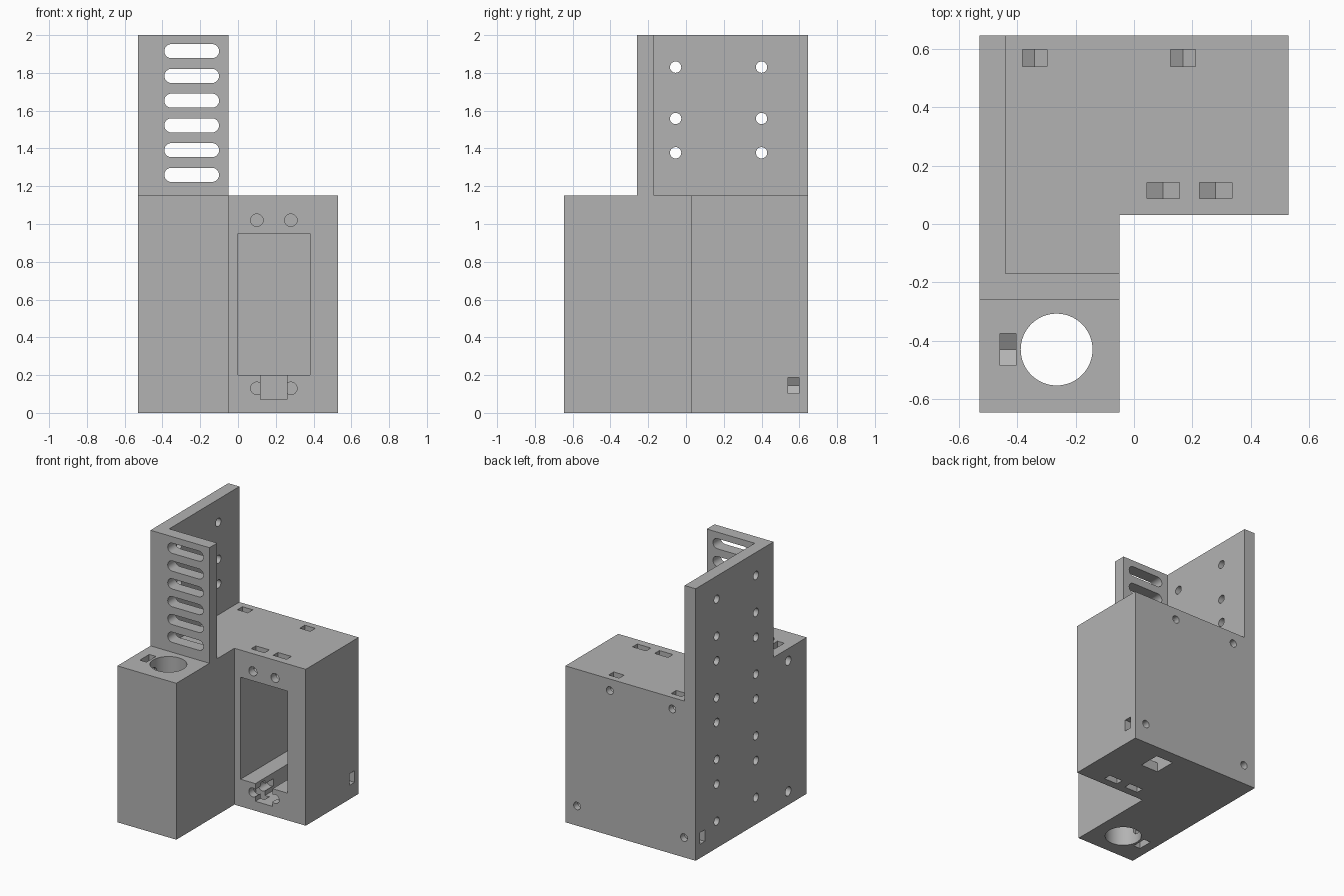
import bpy
import bmesh
import math
from mathutils import Vector

X, Y, Z = Vector((1, 0, 0)), Vector((0, 1, 0)), Vector((0, 0, 1))

old = bpy.data.objects.get("Cube")
if old:
    bpy.data.objects.remove(old, do_unlink=True)

grey = bpy.data.materials.new("plain grey")
grey.use_nodes = True
grey.diffuse_color = (0.45, 0.45, 0.45, 1)
grey.node_tree.nodes["Principled BSDF"].inputs["Base Color"].default_value = (0.45, 0.45, 0.45, 1)


def prism(name, points, offset):
    """Extrude a planar outline along an offset vector."""
    bm = bmesh.new()
    face = bm.faces.new([bm.verts.new(p) for p in points])
    ext = bmesh.ops.extrude_face_region(bm, geom=[face])
    bmesh.ops.translate(bm, vec=offset, verts=[v for v in ext["geom"] if isinstance(v, bmesh.types.BMVert)])
    bmesh.ops.recalc_face_normals(bm, faces=bm.faces)
    mesh = bpy.data.meshes.new(name)
    bm.to_mesh(mesh)
    bm.free()
    mesh.materials.append(grey)
    obj = bpy.data.objects.new(name, mesh)
    bpy.context.collection.objects.link(obj)
    return obj


def outline(name, points, z0, z1):
    return prism(name, [Vector((x, y, z0)) for x, y in points], Z * (z1 - z0))


def box(name, x0, x1, y0, y1, z0, z1):
    return outline(name, [(x0, y0), (x1, y0), (x1, y1), (x0, y1)], z0, z1)


def bore(name, start, axis, length, radius, segments=32):
    """Round cutter that starts slightly outside the surface."""
    u = axis.orthogonal().normalized()
    v = axis.cross(u)
    base = Vector(start) - axis * 0.02
    ring = [base + radius * (u * math.cos(a) + v * math.sin(a))
            for a in (2 * math.pi * i / segments for i in range(segments))]
    return prism(name, ring, axis * (length + 0.02))


def nut_slot(centre, screw_axis, opening, width, thickness, reach):
    """Pointed pocket for a hexagonal nut, open towards one side."""
    side = opening.cross(screw_axis) * width / 2
    c = Vector(centre) - screw_axis * thickness / 2
    tip = width / math.sqrt(3)
    pts = [c - opening * tip, c + side - opening * tip / 2, c + side + opening * reach,
           c - side + opening * reach, c - side - opening * tip / 2]
    return prism("nut_slot", pts, screw_axis * thickness)


# Main block with the front column, and the angle bracket above it
holder = outline("holder_block", [(-0.53, -0.645), (-0.05, -0.645), (-0.05, 0.03), (0.53, 0.03),
                                  (0.53, 0.645), (-0.53, 0.645)], 0, 1.15)
bracket = outline("angle_bracket", [(-0.53, -0.26), (-0.05, -0.26), (-0.05, -0.17), (-0.44, -0.17),
                                    (-0.44, 0.645), (-0.53, 0.645)], 1.15, 2)
cutters = []

# Vertical rod hole, motor pocket and cable channel leaving through the base
cutters.append(bore("rod_hole", (-0.265, -0.43, 0), Z, 1.2, 0.123, 64))
cutters.append(box("motor_pocket", 0, 0.38, 0, 0.58, 0.2, 0.95))
cutters.append(box("cable_channel", 0.12, 0.26, 0, 0.55, 0.07, 0.21))
cutters.append(box("cable_exit", 0.12, 0.26, 0.39, 0.55, -0.05, 0.15))

# Motor screws with nuts dropped in from the top and the base
for x in (0.1, 0.28):
    for z, up in ((1.02, Z), (0.13, -Z)):
        cutters.append(bore("motor_screw_hole", (x, 0.03, z), Y, 0.21, 0.033))
        cutters.append(nut_slot((x, 0.115, z), Y, up, 0.11, 0.055, 0.2))

# Rod clamping screws in the left-hand wall
for z, up in ((1.06, Z), (0.1, -Z)):
    cutters.append(bore("clamp_screw_hole", (-0.53, -0.43, z), X, 0.2, 0.033))
    cutters.append(nut_slot((-0.432, -0.43, z), X, up, 0.11, 0.055, 0.2))

# Rear screws, upper nuts from the top and lower nuts from the sides
for x, z, way in ((-0.34, 1.065, Z), (0.168, 1.065, Z), (-0.435, 0.145, -X), (0.435, 0.145, X)):
    cutters.append(bore("rear_screw_hole", (x, 0.645, z), -Y, 0.17, 0.028))
    cutters.append(nut_slot((x, 0.568, z), Y, way, 0.085, 0.058, 0.2))

# Two columns of mounting holes in the side face
for y in (-0.055, 0.4):
    for i in range(4):
        for z in (0.198, 0.47):
            cutters.append(bore("mounting_hole", (-0.53, y, z + i * 0.4535), X, 0.12, 0.03))

# Rounded adjustment slots in the front flange
for i in range(6):
    z, r = 1.26 + i * 0.131, 0.0375
    pts = []
    for cx, start in ((-0.39 + r, math.pi / 2), (-0.10 - r, -math.pi / 2)):
        for k in range(13):
            a = start + math.pi * k / 12
            pts.append(Vector((cx + r * math.cos(a), -0.3, z + r * math.sin(a))))
    cutters.append(prism("flange_slot", pts, Y * 0.2))

# Join the bracket, then cut every opening
for tool in [bracket] + cutters:
    mod = holder.modifiers.new(tool.name, "BOOLEAN")
    mod.operation = "UNION" if tool is bracket else "DIFFERENCE"
    mod.solver = "EXACT"
    mod.object = tool
bpy.context.view_layer.update()
result = bpy.data.meshes.new_from_object(holder.evaluated_get(bpy.context.evaluated_depsgraph_get()))
holder.modifiers.clear()
holder.data = result
holder.data.materials.clear()
holder.data.materials.append(grey)
for tool in [bracket] + cutters:
    bpy.data.objects.remove(tool, do_unlink=True)

bpy.ops.object.select_all(action="DESELECT")
holder.select_set(True)
bpy.context.view_layer.objects.active = holder
bpy.ops.object.shade_smooth_by_angle(angle=math.radians(30))
